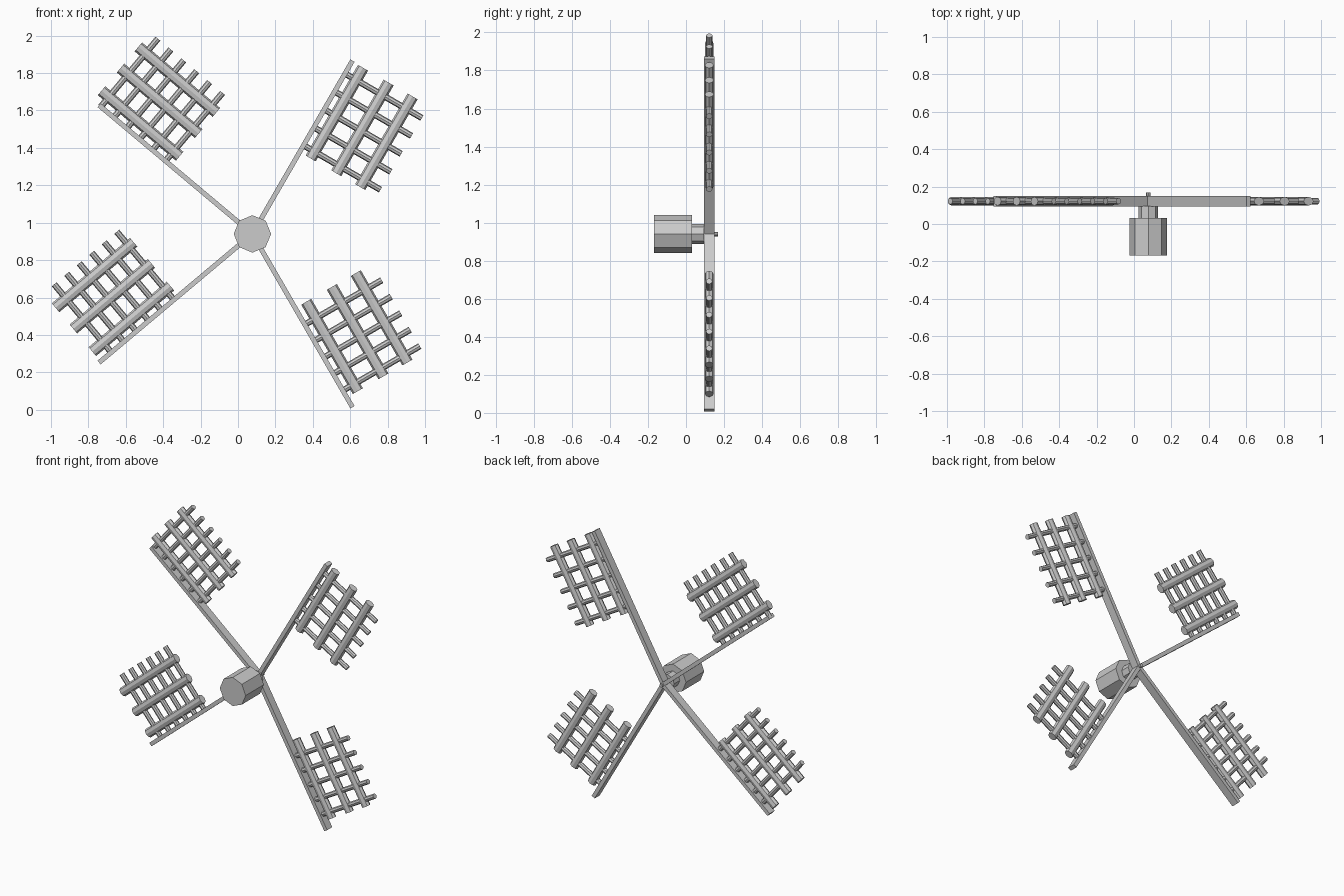
import bpy
from math import sin, cos, radians
from mathutils import Vector, Matrix

if "Cube" in bpy.data.objects:
    bpy.data.objects.remove(bpy.data.objects["Cube"])

HUB = Vector((0.077, 0, 0.94))
Y = 0.122  # plane of the sails


def rod(name, a, b, r, sides=8, flat=1.0):
    """Flat-faced cylinder from a to b, optionally squashed in depth (y)."""
    a, b = Vector(a), Vector(b)
    bpy.ops.mesh.primitive_cylinder_add(vertices=sides, radius=r, depth=(b - a).length)
    o = bpy.context.object
    o.name = name
    z = (b - a).normalized()
    y = Vector((0, 1, 0)) if abs(z.y) < 0.9 else Vector((0, 0, 1))
    x = y.cross(z)
    rot = Matrix((x, y, z)).transposed().to_4x4()
    o.data.transform(Matrix.Translation((a + b) / 2) @ rot @ Matrix.Diagonal((1, flat, 1, 1)))
    return o


# Hub drum, neck and axle pin
def axial(name, y0, y1, r):
    rod(name, HUB + Vector((0, y0, 0)), HUB + Vector((0, y1, 0)), r)


axial("hub_drum", -0.168, 0.032, 0.1)
axial("hub_neck", 0.03, 0.095, 0.052)
axial("axle_pin", 0.09, 0.168, 0.012)


# One sail: arm plank, three rails along it, slats across
def sail(tag, angle, side, rails, slats, count):
    t = radians(angle)
    u = Vector((cos(t), 0, sin(t)))
    v = Vector((sin(t), 0, -cos(t))) * side

    def at(a, b):
        return HUB + u * a + v * b + Vector((0, Y, 0))

    bpy.ops.mesh.primitive_cube_add(size=1)
    arm = bpy.context.object
    arm.name = "arm_" + tag
    arm.data.transform(Matrix.Translation(at(0.535, 0)) @ Matrix.Rotation(-t, 4, 'Y')
                       @ Matrix.Diagonal((1.07, 0.056, 0.026, 1)))
    for b in (0.068, 0.226, 0.374):
        rod("rail_" + tag, at(rails[0], b), at(rails[1], b), 0.031, flat=0.75)
    for i in range(count):
        a = slats[0] + (slats[1] - slats[0]) * i / (count - 1)
        rod("slat_" + tag, at(a, 0.0), at(a, 0.475), 0.017)


sail("upper_right", 60, 1, (0.505, 1.065), (0.547, 0.99), 5)
sail("upper_left", 140, 1, (0.565, 1.11), (0.607, 1.058), 6)
sail("lower_left", 220, 1, (0.515, 1.06), (0.548, 0.985), 6)
sail("lower_right", 300, -1, (0.458, 1.01), (0.56, 0.967), 5)
